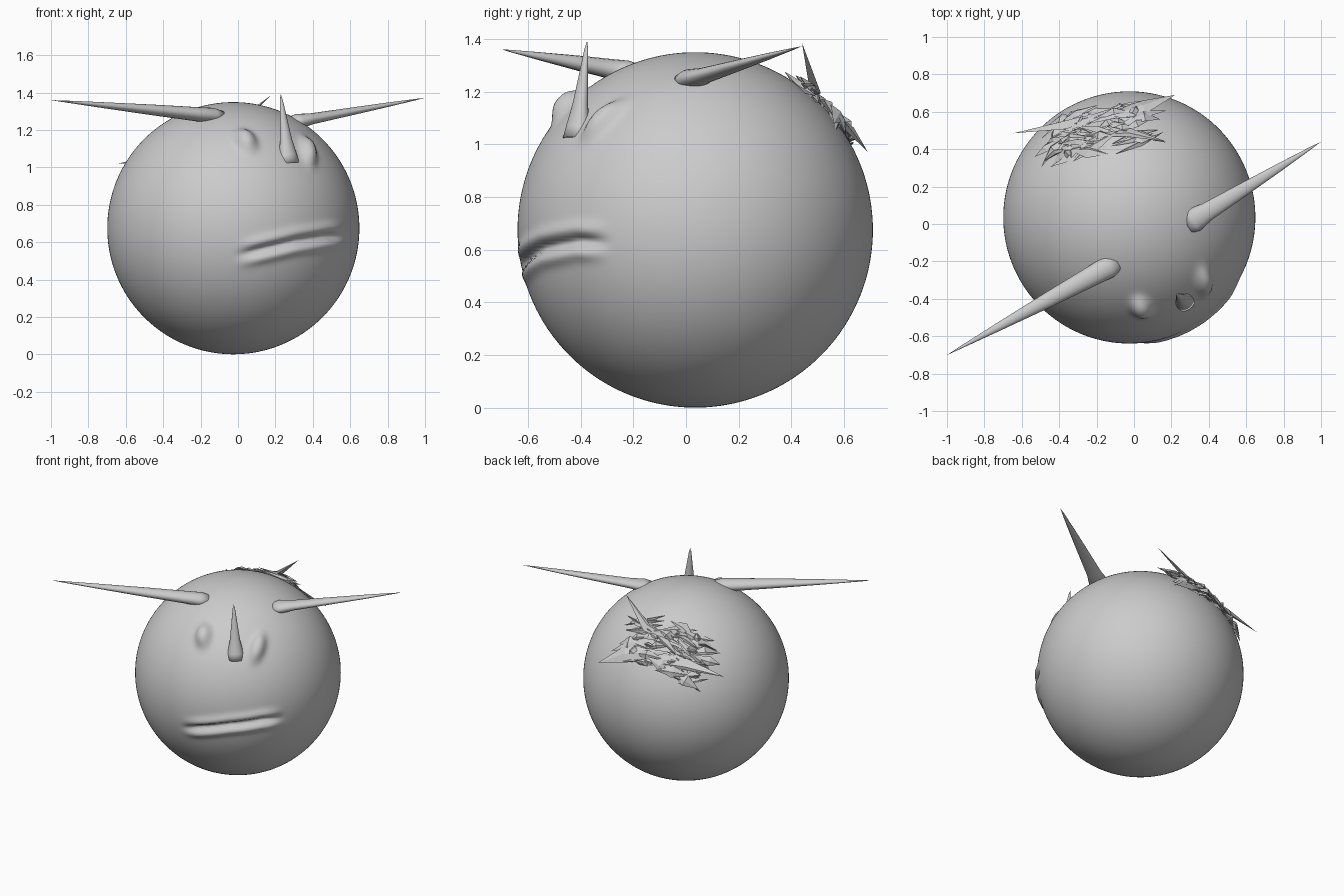
import bpy, bmesh, math, random
from mathutils import Vector

if "Cube" in bpy.data.objects:
    bpy.data.objects.remove(bpy.data.objects["Cube"])

random.seed(4)
C = Vector((-0.025, 0.035, 0.675))   # head centre
R = 0.674


def make_object(name, bm, smooth=True):
    bmesh.ops.recalc_face_normals(bm, faces=bm.faces)
    mesh = bpy.data.meshes.new(name)
    bm.to_mesh(mesh)
    bm.free()
    for p in mesh.polygons:
        p.use_smooth = smooth
    ob = bpy.data.objects.new(name, mesh)
    bpy.context.collection.objects.link(ob)
    return ob


def on_surface(p, lift=0.0):
    return C + (Vector(p) - C).normalized() * (R + lift)


def smoothstep(a, b, x):
    t = max(0.0, min(1.0, (x - a) / (b - a)))
    return t * t * (3 - 2 * t)


def eye_bump(p, centre, axis, half_len, half_wid, height):
    d = p - centre
    along = d.dot(axis)
    across = (d - axis * along).length
    q = (along / half_len) ** 2 + (across / half_wid) ** 2
    return height * math.exp(-q ** 1.4) if q < 6 else 0.0


MOUTH = [(0, 0.525), (15, 0.565), (30, 0.605), (48, 0.632), (64, 0.63)]   # angle, height


def mouth_shape(p):
    d = p - C
    if d.y > 0:
        return 0.0
    ang = math.degrees(math.atan2(d.x, -d.y))
    fade = smoothstep(-1, 14, ang) * (1 - smoothstep(50, 63, ang))
    if fade == 0:
        return 0.0
    for (a0, z0), (a1, z1) in zip(MOUTH, MOUTH[1:]):
        if a0 <= ang <= a1:
            line = z0 + (z1 - z0) * (ang - a0) / (a1 - a0)
            break
    else:
        line = MOUTH[0][1]
    v = p.z - line
    g = lambda m, s: math.exp(-((v - m) / s) ** 2)
    return fade * (-0.028 * g(0, 0.02) + 0.018 * g(-0.045, 0.028) + 0.016 * g(0.048, 0.028))


# Head: sphere with sculpted eyes and mouth
bm = bmesh.new()
bmesh.ops.create_uvsphere(bm, u_segments=240, v_segments=160, radius=R)
left_eye, right_eye = on_surface((0.04, -0.44, 1.135)), on_surface((0.37, -0.31, 1.085))
left_axis = Vector((-0.3, 0.55, 0.75)).normalized()
right_axis = Vector((-0.03, 0.14, 0.13)).normalized()
for v in bm.verts:
    p = v.co + C
    h = (eye_bump(p, left_eye, left_axis, 0.075, 0.05, 0.05)
         + eye_bump(p, right_eye, right_axis, 0.095, 0.045, 0.042) + mouth_shape(p))
    v.co = C + v.co.normalized() * (R + h)
make_object("head", bm)


# Spikes: elliptical rings tapering from base to tip
def spike(name, base, tip, profile, flat=1.0, sides=20, up=Vector((0, 0, 1))):
    base, tip = Vector(base), Vector(tip)
    axis = tip - base
    side = axis.cross(up).normalized()
    upv = side.cross(axis).normalized()
    bm = bmesh.new()
    rings = []
    for t, r in profile:
        rings.append([bm.verts.new(base + axis * t
                                   + side * (r * math.cos(a)) + upv * (r * flat * math.sin(a)))
                      for a in (2 * math.pi * i / sides for i in range(sides))])
    for r0, r1 in zip(rings, rings[1:]):
        for i in range(sides):
            j = (i + 1) % sides
            bm.faces.new((r0[i], r0[j], r1[j], r1[i]))
    bm.faces.new(rings[0])
    end = bm.verts.new(tip)
    for i in range(sides):
        bm.faces.new((rings[-1][i], rings[-1][(i + 1) % sides], end))
    return make_object(name, bm)


spike("horn_left", (-0.09, -0.205, 1.272), (-1.0, -0.70, 1.36),
      [(0, 0.045), (0.05, 0.06), (0.15, 0.054), (0.4, 0.041), (0.7, 0.022), (0.93, 0.006)], 0.7)
spike("horn_right", (0.285, 0.0, 1.24), (1.0, 0.44, 1.372),
      [(0, 0.055), (0.05, 0.066), (0.15, 0.05), (0.4, 0.037), (0.7, 0.021), (0.93, 0.006)], 0.6)
spike("nose", (0.272, -0.415, 1.02), (0.228, -0.375, 1.392),
      [(0, 0.06), (0.12, 0.052), (0.35, 0.034), (0.65, 0.02), (0.92, 0.008)], 0.8,
      up=(Vector((0.28, -0.43, 1.06)) - C).normalized())

# Hair: clump of jagged flat shards on the back
bm = bmesh.new()


def shard(a, m, b, width, thick):
    a, m, b = Vector(a), Vector(m), Vector(b)
    n = (m - C).normalized()
    s = (b - a).cross(n).normalized() * width
    ring = [bm.verts.new(q) for q in (a, m + s, b, m - s * random.uniform(0.3, 1))]
    top, low = bm.verts.new(m + n * thick), bm.verts.new(m - n * thick)
    for i in range(4):
        j = (i + 1) % 4
        bm.faces.new((ring[i], ring[j], top))
        bm.faces.new((ring[j], ring[i], low))


n0 = (Vector((-0.2, 0.52, 1.12)) - C).normalized()
t0 = Vector((1, 0.0, 0.0))
t0 = (t0 - n0 * t0.dot(n0)).normalized()
b0 = n0.cross(t0)
mid = C + n0 * R
U = random.uniform
for i in range(75):
    m = mid + t0 * U(-0.27, 0.27) + b0 * U(-0.17, 0.17)
    d = (t0 + b0 * U(-0.55, 0.55)) * U(0.05, 0.15)
    shard(on_surface(m - d, U(-0.02, 0.04)), on_surface(m, U(0.0, 0.035)),
          on_surface(m + d, U(-0.02, 0.04)), U(0.012, 0.05), U(0.006, 0.02))
# Long outlying strands
shard((0.175, 0.44, 1.385), on_surface((-0.03, 0.46, 1.2), 0.03), on_surface((-0.33, 0.46, 1.13), 0.03), 0.045, 0.015)
shard((-0.645, 0.485, 1.02), on_surface((-0.36, 0.53, 1.03), 0.035), on_surface((-0.05, 0.6, 1.02), 0.03), 0.06, 0.015)
shard((0.22, 0.69, 0.97), on_surface((0.04, 0.6, 1.04), 0.03), on_surface((-0.25, 0.52, 1.1), 0.03), 0.06, 0.015)
shard((-0.53, 0.36, 1.03), on_surface((-0.46, 0.4, 1.04), 0.02), on_surface((-0.3, 0.5, 1.1), 0.02), 0.04, 0.015)
make_object("hair", bm, smooth=False)
